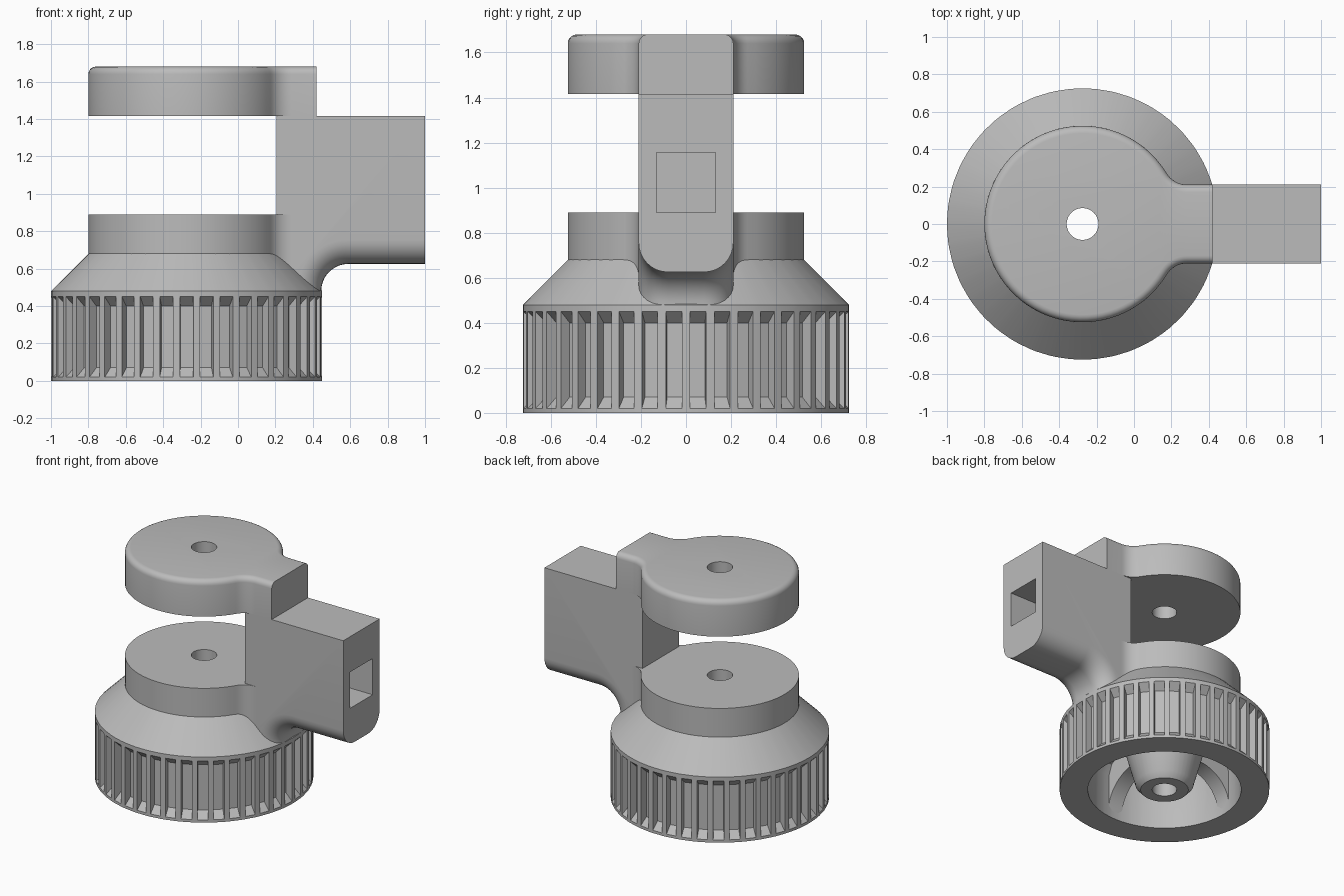
import bpy, bmesh, math
from math import sin, cos, pi, radians

if "Cube" in bpy.data.objects:
    bpy.data.objects.remove(bpy.data.objects["Cube"])

CX = -0.275        # axis of the round parts
HALF = 0.21        # half width of the arm
BORE = 0.085

grey = bpy.data.materials.new("plain grey")
grey.use_nodes = True
colour = (0.5, 0.5, 0.5, 1)
grey.diffuse_color = colour
grey.node_tree.nodes["Principled BSDF"].inputs["Base Color"].default_value = colour


def finish(bm, name):
    bmesh.ops.recalc_face_normals(bm, faces=bm.faces[:])
    mesh = bpy.data.meshes.new(name)
    bm.to_mesh(mesh)
    bm.free()
    mesh.materials.append(grey)
    obj = bpy.data.objects.new(name, mesh)
    bpy.context.collection.objects.link(obj)
    return obj


def prism(points, lo, hi, axis):
    """Extrude a plan (axis z) or a side profile (axis y)."""
    bm = bmesh.new()
    place = (lambda a, b, h: (a, b, h)) if axis == "z" else (lambda a, b, h: (a, h, b))
    base, top = [[bm.verts.new(place(a, b, h)) for a, b in points] for h in (lo, hi)]
    bm.faces.new(base)
    bm.faces.new(top)
    for i in range(len(points)):
        j = (i + 1) % len(points)
        bm.faces.new((base[i], base[j], top[j], top[i]))
    bmesh.ops.recalc_face_normals(bm, faces=bm.faces[:])
    return bm


def cut(obj, cutter):
    cutter.hide_render = True
    mod = obj.modifiers.new("cut", "BOOLEAN")
    mod.operation = "DIFFERENCE"
    mod.solver = "EXACT"
    mod.object = cutter
    bpy.context.view_layer.objects.active = obj
    bpy.ops.object.modifier_apply(modifier=mod.name)
    bpy.data.objects.remove(cutter)


def smooth(obj):
    bpy.ops.object.select_all(action="DESELECT")
    obj.select_set(True)
    bpy.context.view_layer.objects.active = obj
    bpy.ops.object.shade_smooth_by_angle(angle=radians(30))


def plate_outline(end_x):
    """Disc blended by fillets into a straight tab."""
    R, f = 0.525, 0.13
    dx = math.sqrt((R + f) ** 2 - (HALF + f) ** 2)
    join = math.atan2(HALF + f, dx)
    steps = 8
    upper = [(end_x, HALF)]
    for i in range(steps + 1):
        a = -pi / 2 - (pi / 2 - join) * i / steps
        upper.append((CX + dx + f * cos(a), HALF + f + f * sin(a)))
    for i in range(1, 33):
        a = join + (pi - join) * i / 32
        upper.append((CX + R * cos(a), R * sin(a)))
    return upper + [(x, -y) for x, y in reversed(upper[:-1])]


def bore_cutter():
    pts = [(CX + BORE * cos(i * pi / 24), BORE * sin(i * pi / 24)) for i in range(48)]
    return finish(prism(pts, -1, 3, "z"), "bore_cutter")


# Gripped base: turned profile with hollow underside and central hub
profile = [(BORE, 0), (0.165, 0), (0.2, 0.04), (0.27, 0.3), (0.31, 0.41), (0.37, 0.45),
           (0.44, 0.44), (0.5, 0.4), (0.53, 0.32), (0.53, 0), (0.725, 0), (0.725, 0.02),
           (0.725, 0.45), (0.725, 0.48), (0.525, 0.68), (BORE, 0.68)]
GRIP = 11          # profile segment that carries the pockets
COUNT = 42
pitch = 2 * pi / COUNT
angles = []
for i in range(COUNT):
    angles += [(i - 0.17) * pitch, (i + 0.17) * pitch]
bm = bmesh.new()
rings = [[bm.verts.new((CX + r * cos(a), r * sin(a), z)) for r, z in profile] for a in angles]
pockets = []
for i in range(len(rings)):
    one, two = rings[i], rings[(i + 1) % len(rings)]
    for k in range(len(profile)):
        m = (k + 1) % len(profile)
        face = bm.faces.new((one[k], two[k], two[m], one[m]))
        if k == GRIP and i % 2:
            pockets.append(face)
bmesh.ops.recalc_face_normals(bm, faces=bm.faces[:])
# Pockets sink inward with sloping ends
for face in pockets:
    mid = face.calc_center_median()
    sunk = bmesh.ops.extrude_discrete_faces(bm, faces=[face])["faces"][0]
    for v in sunk.verts:
        v.co.x = CX + (v.co.x - CX) * 0.93
        v.co.y *= 0.93
        v.co.z += 0.05 if v.co.z < mid.z else -0.05
smooth(finish(bm, "gripped_base"))

# Four arched webs between hub and wall
arch = [(0.25 + 0.28 * cos(i * pi / 20), 0.05 + 0.25 * sin(i * pi / 20)) for i in range(11)]
web_side = [(0.56, 0.05)] + arch + [(0.25, 0.46), (0.56, 0.46)]
for n in range(4):
    web = finish(prism(web_side, -0.06, 0.06, "y"), f"inner_web_{n + 1}")
    web.rotation_euler.z = n * pi / 2
    web.location.x = CX
    smooth(web)

# Lower disc
lower = finish(prism(plate_outline(0.3), 0.55, 0.89, "z"), "lower_disc")
cut(lower, bore_cutter())
smooth(lower)

# Upper disc with rounded top rim, square at the tab end
bm = prism(plate_outline(0.42), 1.415, 1.68, "z")
rim = [e for e in bm.edges if all(v.co.z > 1.6 for v in e.verts)
       and not all(v.co.x > 0.41 for v in e.verts)]
bmesh.ops.bevel(bm, geom=rim, offset=0.04, segments=5, profile=0.5, affect="EDGES")
upper = finish(bm, "upper_disc")
cut(upper, bore_cutter())
smooth(upper)

# Side arm with curved neck and rounded underside
neck = [(0.59 + 0.145 * cos(pi / 2 + i * pi / 24), 0.48 + 0.145 * sin(pi / 2 + i * pi / 24))
        for i in range(13)]
side = [(0.205, 1.415), (1, 1.415), (1, 0.625)] + neck + [(0.205, 0.48)]
bm = prism(side, -HALF, HALF, "y")
under = [e for e in bm.edges if abs(e.verts[0].co.y - e.verts[1].co.y) < 0.01
         and all(v.co.z < 0.63 and v.co.x > 0.4 for v in e.verts)]
bmesh.ops.bevel(bm, geom=under, offset=0.13, segments=8, profile=0.5, affect="EDGES")
arm = finish(bm, "side_arm")

# Square socket in the arm end
socket = prism([(0.5, 0.89), (1.2, 0.89), (1.2, 1.155), (0.5, 1.155)], -0.13, 0.13, "y")
cut(arm, finish(socket, "socket_cutter"))
smooth(arm)
